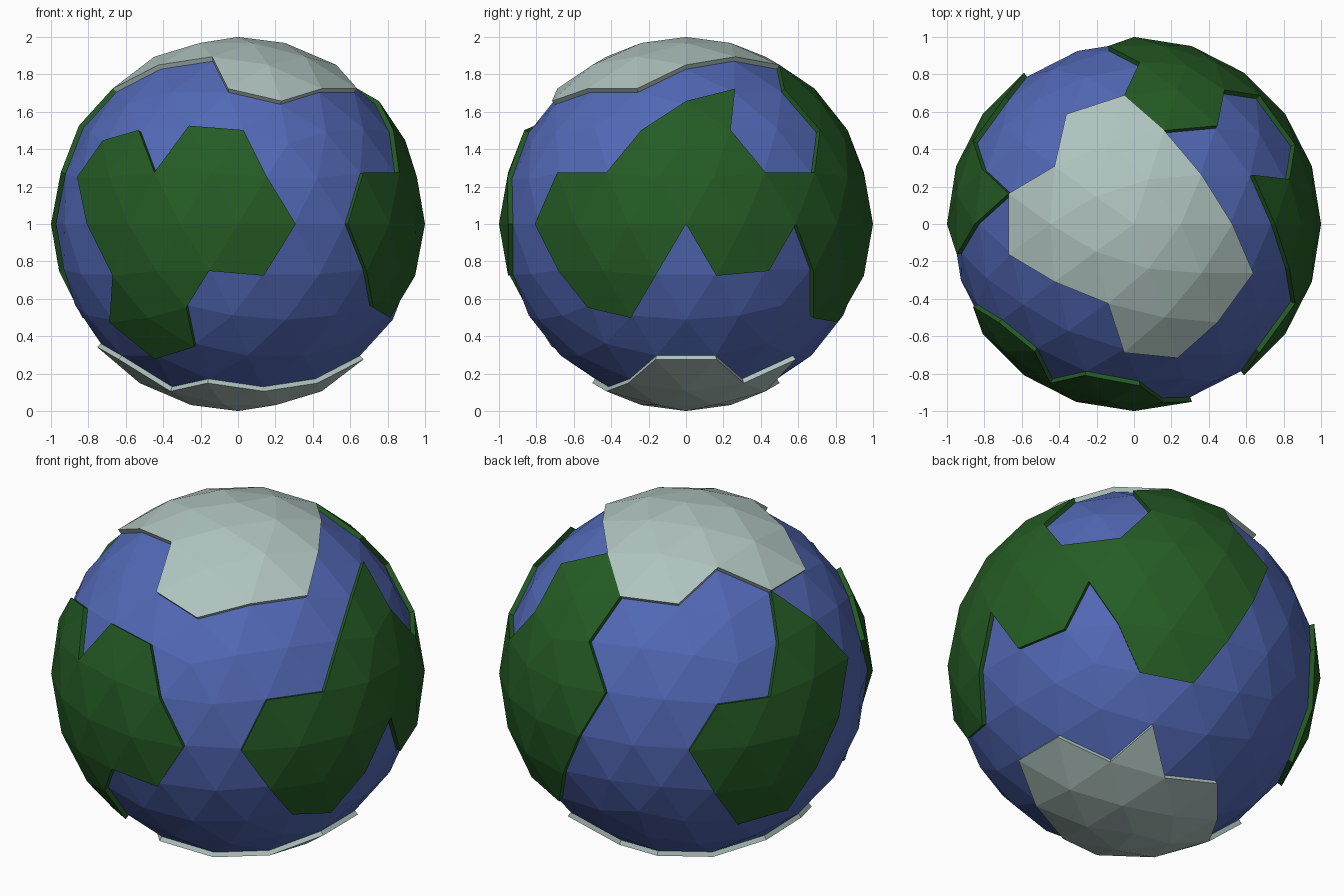
import bpy, bmesh, math

if "Cube" in bpy.data.objects:
    bpy.data.objects.remove(bpy.data.objects["Cube"])

SEA_R = 0.973      # sea level; land and ice stand at radius 1


def material(name, rgb):
    m = bpy.data.materials.new(name)
    m.diffuse_color = (*rgb, 1)
    m.use_nodes = True
    m.node_tree.nodes["Principled BSDF"].inputs["Base Color"].default_value = m.diffuse_color
    return m


SEA = material("ocean blue", (0.085, 0.14, 0.47))
LAND = material("forest green", (0.018, 0.105, 0.018))
ICE = material("pale ice", (0.43, 0.55, 0.52))

# Coastlines as (longitude in degrees, height)
FRONT_LAND = [(-72, 0), (-80.8, .25), (-88, .5), (-108, .526), (-117.7, .276), (-128, .5),
              (-144, .447), (-152.8, .25), (-144, 0), (-134.3, -.276), (-144, -.526),
              (-130.4, -.724), (-108, -.657), (-108, -.447), (-99.2, -.25), (-81.7, -.276)]
RIGHT_LAND = [(-54, 0), (-45.7, .276), (-26.3, .276), (-16, .5), (0, .657), (22.4, .724),
              (16, .5), (26.3, .276), (45.7, .276), (56, .5), (49.6, .724), (72, .85),
              (94.4, .724), (88, .5), (98.3, .276), (90, 0), (81.7, -.276), (72, -.526),
              (52, -.5), (44.8, -.25), (36, 0), (27.2, -.25), (9.7, -.276), (0, 0),
              (-9.7, -.276), (-20, -.5), (-36, -.447), (-44.8, -.25)]
LEFT_LAND = [(166.4, .724), (160, .5), (152.8, .25), (135.2, .25), (126, 0), (134.3, -.276),
             (144, -.526), (164, -.5), (171.2, -.25), (180, 0), (188.8, .25), (180, .526)]
# Ice edges as (x, y)
NORTH_ICE = [(.638, -.263), (.526, 0), (.362, .263), (.163, .5), (-.053, .688), (-.362, .588),
             (-.425, .309), (-.671, .162), (-.671, -.162), (-.425, -.309), (-.138, -.425),
             (-.053, -.688), (.233, -.717), (.447, -.525)]
SOUTH_ICE = [(-.362, -.263), (-.163, -.5), (.138, -.425), (.425, -.309), (.671, -.162),
             (.671, .162), (.425, .309), (.362, .588), (.138, .425), (-.163, .5),
             (-.362, .263), (-.526, 0), (-.754, 0), (-.638, -.263)]


def inside(px, py, poly):
    hit = False
    for (ax, ay), (bx, by) in zip(poly, poly[1:] + poly[:1]):
        if (ay > py) != (by > py) and px < ax + (py - ay) * (bx - ax) / (by - ay):
            hit = not hit
    return hit


def on_land(poly):
    def test(c):
        lon = math.degrees(math.atan2(c.y, c.x))
        return inside(lon, c.z, poly) or inside(lon + 360, c.z, poly)
    return test


def on_ice(poly, side):
    return lambda c: c.z * side > 0.5 and inside(c.x, c.y, poly)


PLATES = [("front_continent", LAND, on_land(FRONT_LAND)),
          ("right_continent", LAND, on_land(RIGHT_LAND)),
          ("left_continent", LAND, on_land(LEFT_LAND)),
          ("north_ice_cap", ICE, on_ice(NORTH_ICE, 1)),
          ("south_ice_cap", ICE, on_ice(SOUTH_ICE, -1))]


def build(name, mat, keep, raised):
    """Keep the chosen facets of a faceted ball; raised ones get a rim down to the sea."""
    bm = bmesh.new()
    bmesh.ops.create_icosphere(bm, subdivisions=3, radius=1)
    drop = [f for f in bm.faces if not keep(f.calc_center_median())]
    bmesh.ops.delete(bm, geom=drop, context='FACES')
    if raised:
        rim = [e for e in bm.edges if e.is_boundary]
        new = bmesh.ops.extrude_edge_only(bm, edges=rim)["geom"]
        for v in new:
            if isinstance(v, bmesh.types.BMVert):
                v.co *= SEA_R
        bmesh.ops.recalc_face_normals(bm, faces=bm.faces)
        top = max(bm.faces, key=lambda f: f.calc_center_median().length)
        if top.normal.dot(top.calc_center_median()) < 0:
            bmesh.ops.reverse_faces(bm, faces=bm.faces)
    else:
        for v in bm.verts:
            v.co *= SEA_R
    for v in bm.verts:
        v.co.z += 1
    me = bpy.data.meshes.new(name)
    bm.to_mesh(me)
    bm.free()
    me.materials.append(mat)
    bpy.context.collection.objects.link(bpy.data.objects.new(name, me))


# Ocean is whatever no plate covers
build("ocean", SEA, lambda c: not any(t(c) for _, _, t in PLATES), False)
for name, mat, test in PLATES:
    build(name, mat, test, True)
